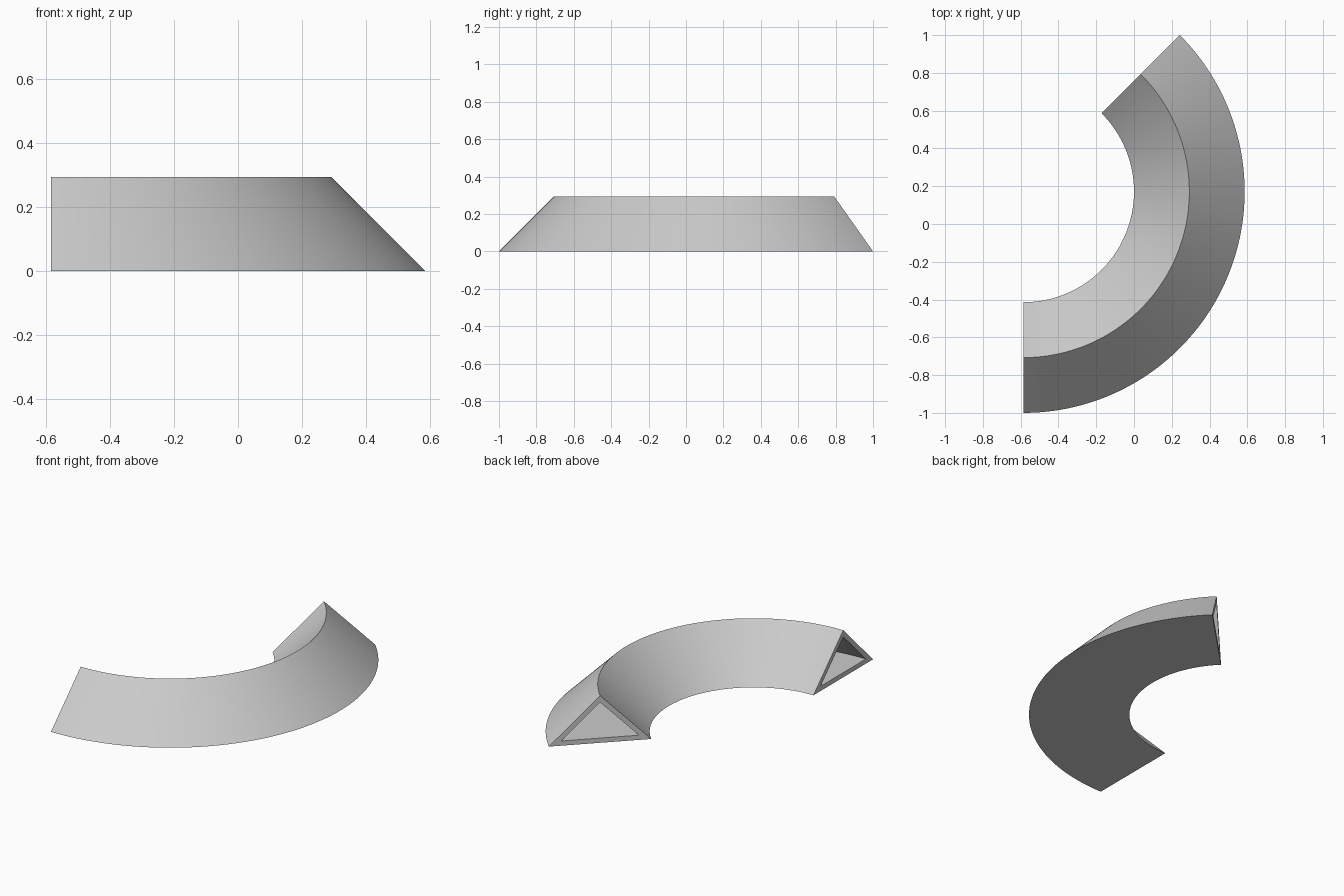
import bpy, bmesh
from math import radians, sin, cos, sqrt

if "Cube" in bpy.data.objects:
    bpy.data.objects.remove(bpy.data.objects["Cube"])

U = 2 / (4 * (1 + sin(radians(45))))   # height of the triangular section
CENTRE = (-2 * U, 4 * U - 1)           # centre of the bend
WALL = 0.1 * U
SEGMENTS = 96
START, SWEEP = -90, 135

# Triangular section (radius, height) and its evenly inset bore
outer = [(2 * U, 0), (4 * U, 0), (3 * U, U)]
k = WALL * (1 + sqrt(2))
inner = [(2 * U + k, WALL), (4 * U - k, WALL), (3 * U, U - WALL * sqrt(2))]

bm = bmesh.new()


def ring(profile, angle):
    a = radians(angle)
    return [bm.verts.new((CENTRE[0] + r * cos(a), CENTRE[1] + r * sin(a), z))
            for r, z in profile]


def bridge(a, b):
    for i in range(3):
        j = (i + 1) % 3
        bm.faces.new((a[i], a[j], b[j], b[i]))


# Sweep outer skin and bore around the bend
rings = []
for s in range(SEGMENTS + 1):
    angle = START + SWEEP * s / SEGMENTS
    rings.append((ring(outer, angle), ring(inner, angle)))
for (o1, i1), (o2, i2) in zip(rings, rings[1:]):
    bridge(o1, o2)
    bridge(i1, i2)

# Open frame-shaped ends
for o, i in (rings[0], rings[-1]):
    bridge(o, i)

bmesh.ops.recalc_face_normals(bm, faces=bm.faces)
mesh = bpy.data.meshes.new("curved_triangular_tube")
bm.to_mesh(mesh)
bm.free()
tube = bpy.data.objects.new("curved_triangular_tube", mesh)
bpy.context.collection.objects.link(tube)
bpy.context.view_layer.objects.active = tube
tube.select_set(True)
bpy.ops.object.shade_smooth_by_angle(angle=radians(30))
